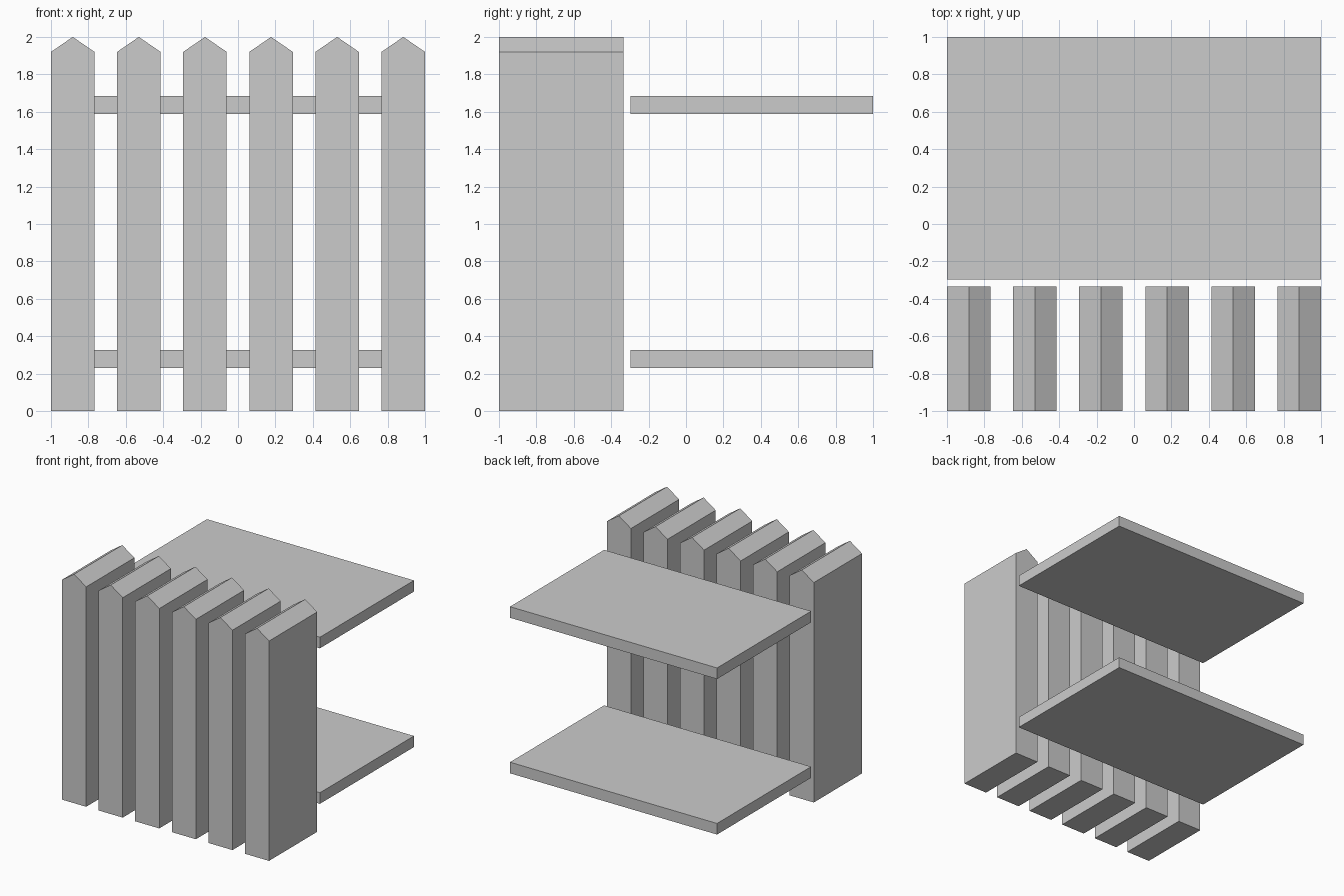
import bpy
import bmesh

if "Cube" in bpy.data.objects:
    bpy.data.objects.remove(bpy.data.objects["Cube"])


def extrude_y(name, profile, y0, y1):
    """Solid made by sweeping an XZ profile from y0 to y1."""
    bm = bmesh.new()
    face = bm.faces.new([bm.verts.new((x, y0, z)) for x, z in profile])
    result = bmesh.ops.extrude_face_region(bm, geom=[face])
    verts = [g for g in result["geom"] if isinstance(g, bmesh.types.BMVert)]
    bmesh.ops.translate(bm, verts=verts, vec=(0, y1 - y0, 0))
    bmesh.ops.recalc_face_normals(bm, faces=bm.faces)
    mesh = bpy.data.meshes.new(name)
    bm.to_mesh(mesh)
    bm.free()
    obj = bpy.data.objects.new(name, mesh)
    bpy.context.collection.objects.link(obj)
    return obj


# Six pointed pickets
COUNT, WIDTH = 6, 0.233
pitch = (2 - WIDTH) / (COUNT - 1)
for i in range(COUNT):
    left = -1 + i * pitch
    right, mid = left + WIDTH, left + WIDTH / 2
    extrude_y(f"picket_{i + 1}",
              [(left, 0), (right, 0), (right, 1.92), (mid, 2), (left, 1.92)],
              -1, -0.335)

# Two flat rails behind the pickets
for name, z0, z1 in (("lower_rail", 0.23, 0.327), ("upper_rail", 1.588, 1.685)):
    extrude_y(name, [(-1, z0), (1, z0), (1, z1), (-1, z1)], -0.298, 1)
